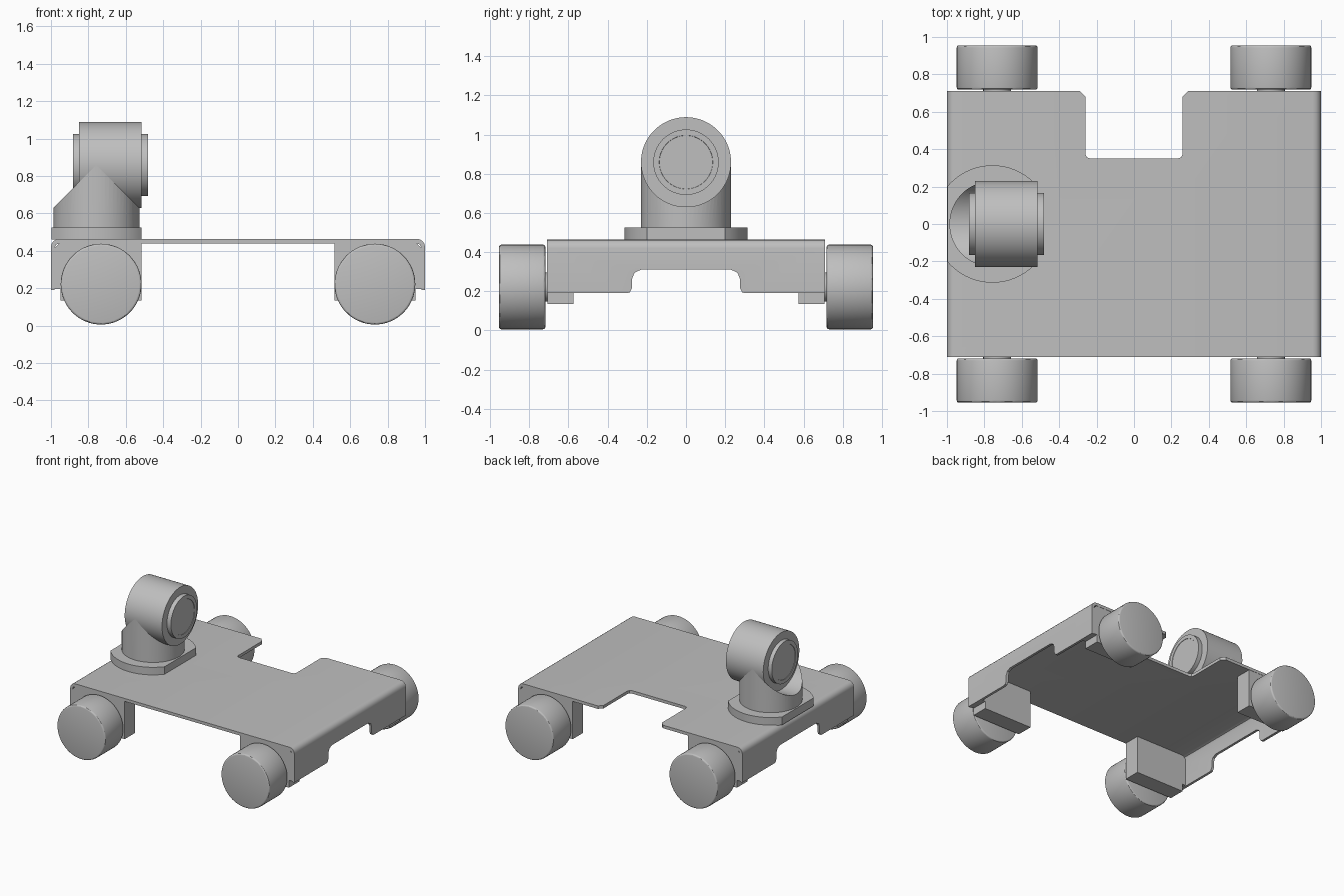
import bpy
import bmesh
from math import radians
from mathutils import Matrix, Vector

if "Cube" in bpy.data.objects:
    bpy.data.objects.remove(bpy.data.objects["Cube"], do_unlink=True)

grey = bpy.data.materials.new("mid_grey")
grey.use_nodes = True
grey.diffuse_color = (0.52, 0.52, 0.52, 1)
grey.node_tree.nodes["Principled BSDF"].inputs["Base Color"].default_value = grey.diffuse_color


def finish(name, bm):
    bmesh.ops.recalc_face_normals(bm, faces=bm.faces)
    mesh = bpy.data.meshes.new(name)
    bm.to_mesh(mesh)
    bm.free()
    mesh.materials.append(grey)
    obj = bpy.data.objects.new(name, mesh)
    bpy.context.collection.objects.link(obj)
    return obj


def prism(name, outline, axis, lo, hi):
    """Extrude a 2D outline along an axis; remaining axes keep x, y, z order."""
    bm = bmesh.new()
    verts = []
    for p in outline:
        co = list(p)
        co.insert("xyz".index(axis), lo)
        verts.append(bm.verts.new(co))
    face = bm.faces.new(verts)
    new = bmesh.ops.extrude_face_region(bm, geom=[face])["geom"]
    shift = Vector([hi - lo if a == axis else 0 for a in "xyz"])
    bmesh.ops.translate(bm, vec=shift, verts=[v for v in new if isinstance(v, bmesh.types.BMVert)])
    return finish(name, bm)


def cylinder(name, radius, axis, lo, hi, center, bevel=0, recess=0):
    """Cylinder from lo to hi along an axis, centred on the given point."""
    bm = bmesh.new()
    bmesh.ops.create_cone(bm, cap_ends=True, segments=64, radius1=radius, radius2=radius, depth=hi - lo)
    caps = [f for f in bm.faces if len(f.verts) > 4]
    if recess:
        bmesh.ops.inset_individual(bm, faces=caps, thickness=recess)
        bmesh.ops.inset_individual(bm, faces=caps, thickness=0.001, depth=-0.003)
    if bevel:
        rims = list({e for f in caps for e in f.edges})
        bmesh.ops.bevel(bm, geom=rims, offset=bevel, segments=3, profile=0.5, affect='EDGES')
    turn = {"x": Matrix.Rotation(radians(90), 4, 'Y'),
            "y": Matrix.Rotation(radians(90), 4, 'X'),
            "z": Matrix.Identity(4)}[axis]
    place = Vector(center)
    place["xyz".index(axis)] = (lo + hi) / 2
    bmesh.ops.transform(bm, matrix=Matrix.Translation(place) @ turn, verts=bm.verts)
    return finish(name, bm)


def cut(obj, cutter):
    mod = obj.modifiers.new("cut", 'BOOLEAN')
    mod.operation = 'DIFFERENCE'
    mod.solver = 'EXACT'
    mod.object = cutter
    bpy.context.view_layer.objects.active = obj
    bpy.ops.object.modifier_apply(modifier=mod.name)
    bpy.data.objects.remove(cutter, do_unlink=True)


def mirrored(half):
    return half + [(-a, b) for a, b in reversed(half)]


# Folded chassis: a U channel with rounded bends
channel = mirrored([(-0.98, 0.19), (-1, 0.19), (-1, 0.42), (-0.997, 0.437),
                    (-0.987, 0.451), (-0.973, 0.461), (-0.955, 0.464)])
inner = mirrored([(0.955, 0.44), (0.973, 0.433), (0.98, 0.415)][::1])
inner = [(0.98, 0.19), (0.98, 0.415), (0.973, 0.433), (0.955, 0.44)]
inner += [(-a, b) for a, b in reversed(inner)]
chassis = prism("chassis", channel[1:-1] + inner, "y", -0.71, 0.71)

# Rear notch in the deck and arches in the side flanges
cut(chassis, prism("rear_notch", mirrored([(-0.3, 0.8), (-0.3, 0.72), (-0.26, 0.68), (-0.26, 0.375),
                                           (-0.253, 0.357), (-0.235, 0.35)]), "z", 0.3, 0.6))
cut(chassis, prism("side_arch", mirrored([(-0.31, 0.1), (-0.305, 0.188), (-0.287, 0.195), (-0.275, 0.217),
                                          (-0.275, 0.265), (-0.263, 0.295), (-0.23, 0.31)]), "x", -1.2, 1.2))

# Wheels, axles and motor blocks at the four corners
block = [(0.515, 0.135), (0.95, 0.135), (0.95, 0.195), (0.985, 0.195), (0.985, 0.41), (0.95, 0.445), (0.515, 0.445)]
for sx, side in ((1, "left"), (-1, "right")):
    for sy, end in ((-1, "front"), (1, "rear")):
        tag = end + "_" + side
        spot = (sx * 0.732, 0, 0.222)

        def span(a, b):
            return sorted((sy * a, sy * b))
        cylinder(tag + "_wheel", 0.216, "y", *span(0.718, 0.955), spot, bevel=0.012)
        cylinder(tag + "_axle", 0.074, "y", *span(0.65, 0.75), spot)
        prism(tag + "_motor_block", [(sx * x, z) for x, z in block], "y", *span(0.575, 0.708))

# Turret base: a disc with two flat sides
tx, tz = -0.757, 0.859
base = cylinder("turret_base", 0.314, "z", 0.46, 0.525, (tx, 0, 0))
for x0, x1 in ((-1.3, -0.998), (-0.515, -0.2)):
    cut(base, prism("flat", [(-1, 0.3), (1, 0.3), (1, 0.7), (-1, 0.7)], "x", x0, x1))

# Neck with a saddle top that cradles the head
neck = cylinder("turret_neck", 0.23, "z", 0.515, tz, (tx, 0, 0))
cut(neck, cylinder("saddle", 0.229, "x", -1.2, -0.3, (0, 0, tz)))

# Head drum and its end cap discs
cylinder("turret_head", 0.23, "x", -0.85, -0.517, (0, 0, tz))
cylinder("turret_caps", 0.167, "x", -0.882, -0.482, (0, 0, tz), recess=0.03)

# Smooth round surfaces while keeping crisp edges
bpy.ops.object.select_all(action='DESELECT')
for obj in bpy.context.collection.objects:
    if obj.type == 'MESH' and grey.name in obj.data.materials:
        obj.select_set(True)
        bpy.context.view_layer.objects.active = obj
bpy.ops.object.shade_smooth_by_angle(angle=radians(30))
